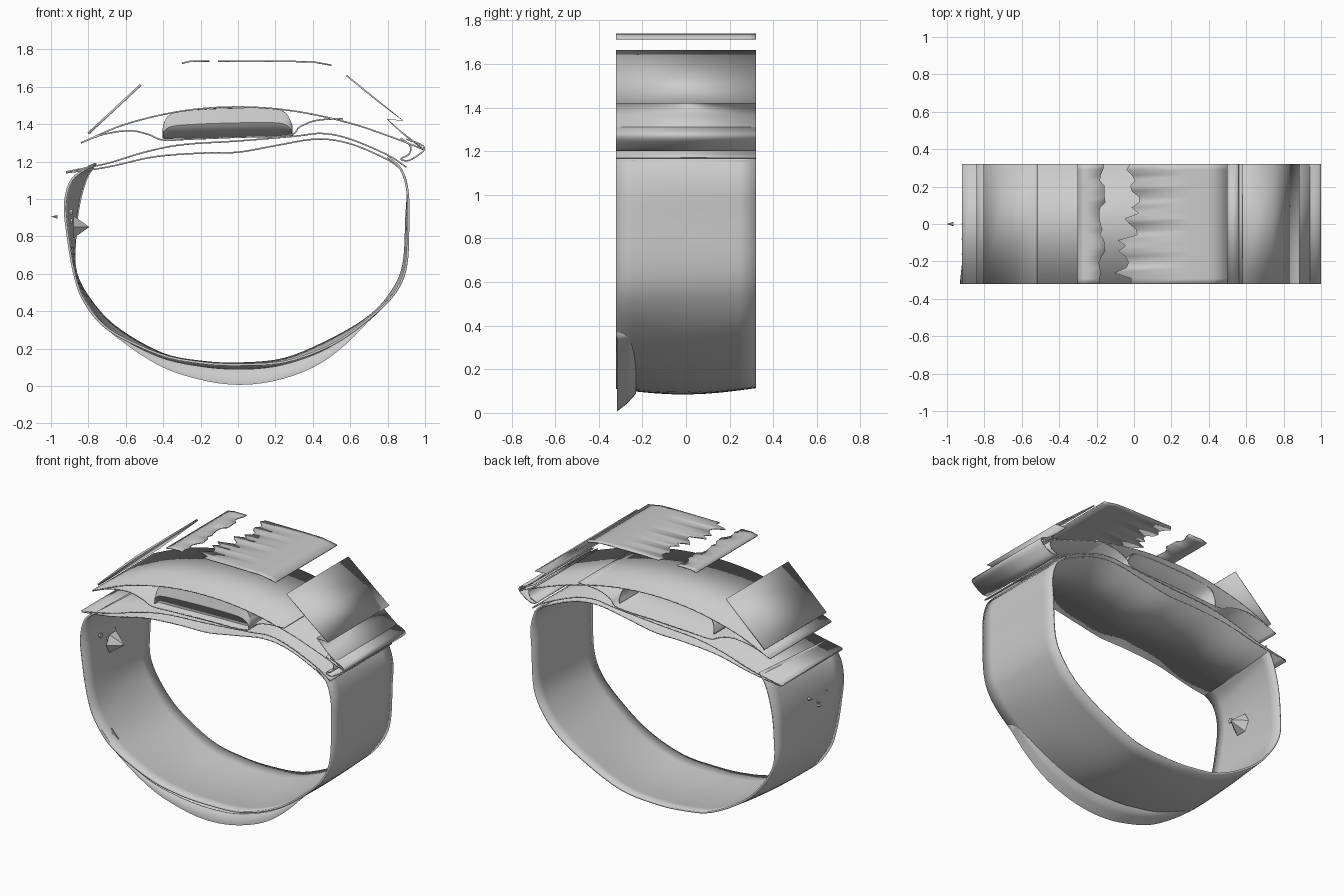
import bpy, bmesh, math, random
from mathutils import Vector

if "Cube" in bpy.data.objects:
    bpy.data.objects.remove(bpy.data.objects["Cube"])

random.seed(4)
W = 0.32


def smooth_path(pts, n=5):
    # Catmull-Rom interpolation of a short control path
    P = [Vector(p) for p in pts]
    P = [2 * P[0] - P[1]] + P + [2 * P[-1] - P[-2]]
    out = []
    for i in range(1, len(P) - 2):
        a, b, c, d = P[i - 1:i + 3]
        for k in range(n):
            t = k / n
            out.append(0.5 * (2 * b + (c - a) * t + (2 * a - 5 * b + 4 * c - d) * t * t
                              + (3 * b - a - 3 * c + d) * t ** 3))
    return out + [P[-2]]


def sheet(name, sections, thick=0.008):
    # Loft a ribbon through (y, [(x, z), ...]) sections
    bm = bmesh.new()
    rows = [[bm.verts.new((p[0], y, p[1])) for p in pts] for y, pts in sections]
    for r, s in zip(rows, rows[1:]):
        for i in range(len(r) - 1):
            bm.faces.new((r[i], r[i + 1], s[i + 1], s[i]))
    return finish(name, bm, thick)


def finish(name, bm, thick=0):
    bmesh.ops.recalc_face_normals(bm, faces=bm.faces)
    me = bpy.data.meshes.new(name)
    bm.to_mesh(me)
    bm.free()
    ob = bpy.data.objects.new(name, me)
    bpy.context.collection.objects.link(ob)
    if thick:
        m = ob.modifiers.new("Thickness", 'SOLIDIFY')
        m.thickness = thick
        m.offset = 0
    bpy.ops.object.select_all(action='DESELECT')
    bpy.context.view_layer.objects.active = ob
    ob.select_set(True)
    bpy.ops.object.shade_smooth_by_angle(angle=math.radians(35))
    return ob


def ribbon(name, pts, n=5, thick=0.008):
    path = smooth_path(pts, n) if n > 1 else pts
    return sheet(name, [(-W, path), (W, path)], thick)


# Wrist strap: front rim is wider than the back rim on the left side
front = smooth_path([(-.80, 1.17), (-.89, 1.10), (-.925, .97), (-.91, .8), (-.875, .6),
                     (-.82, .45), (-.69, .30), (-.42, .17), (-.2, .125), (0, .115), (.25, .13),
                     (.5, .22), (.7, .36), (.84, .5), (.90, .65), (.91, .9), (.905, 1.05),
                     (.87, 1.16), (.80, 1.225)])
back = smooth_path([(-.76, 1.19), (-.81, 1.11), (-.85, .97), (-.87, .8), (-.865, .6),
                    (-.76, .42), (-.62, .29), (-.40, .17), (-.2, .13), (0, .12), (.25, .145),
                    (.5, .25), (.7, .37), (.82, .5), (.885, .65), (.90, .9), (.905, 1.05),
                    (.87, 1.16), (.80, 1.225)])
secs = []
for k in range(9):
    t = k / 8
    row = []
    for a, b in zip(front, back):
        p = a.lerp(b, t)
        if p.y < .5:
            p.y -= .035 * math.sin(math.pi * t) * (1 - p.y / .5)
        row.append(p)
    secs.append((-W + 2 * W * t, row))
sheet("wrist_strap", secs, .012)

# Flared lip under the front rim
lip_low = smooth_path([(-.80, .41), (-.66, .27), (-.42, .11), (-.2, .035), (0, .008), (.2, .03),
                       (.4, .10), (.56, .21), (.72, .37)])
lip_top = smooth_path([(-.80, .42), (-.66, .28), (-.42, .155), (-.2, .105), (0, .09), (.2, .105),
                       (.4, .165), (.56, .25), (.72, .375)])
mid = [a.lerp(b, .45) for a, b in zip(lip_low, lip_top)]
sheet("strap_front_lip", [(-.315, lip_top), (-.316, lip_low), (-.27, mid), (-.23, lip_top)], .004)

# Layered top of the strap
ribbon("strap_top_upper", [(-.92, 1.145), (-.7, 1.19), (-.5, 1.25), (-.3, 1.29), (0, 1.31),
                           (.3, 1.335), (.45, 1.35), (.6, 1.32), (.8, 1.235), (.9, 1.17)])
ribbon("strap_top_lower", [(-.92, 1.14), (-.7, 1.17), (-.45, 1.225), (-.2, 1.245), (0, 1.25),
                           (.2, 1.285), (.42, 1.32), (.6, 1.295), (.8, 1.21), (.88, 1.15)])

# Tray with a shallow recess for the module
ribbon("tray", [(-.84, 1.30), (-.72, 1.345), (-.58, 1.365), (-.48, 1.345), (-.40, 1.315),
                (-.25, 1.32), (0, 1.33), (.27, 1.34), (.33, 1.385), (.42, 1.42), (.56, 1.43)])

# Arched cover and the curl at its right end
ribbon("arched_cover", [(-.84, 1.30), (-.6, 1.40), (-.3, 1.47), (0, 1.492), (.3, 1.47),
                        (.6, 1.405), (.85, 1.32), (.99, 1.265)])
ribbon("cover_curl", [(.87, 1.325), (.92, 1.285), (.915, 1.24), (.87, 1.215), (.91, 1.205),
                      (.965, 1.235), (.995, 1.265), (.98, 1.29), (.90, 1.32)])

# Electronic module: rounded front wall and open tube
top = smooth_path([(-.40, 1.33), (-.395, 1.40), (-.35, 1.455), (-.2, 1.475), (0, 1.483),
                   (.18, 1.48), (.25, 1.46), (.285, 1.40), (.29, 1.345)])
base = [Vector((p.x, 1.322 + (p.x + .4) * .025)) for p in top]
sheet("module_body", [(-.26, base), (-.30, [a.lerp(b, .5) for a, b in zip(base, top)]),
                      (-.28, top), (W - .04, top)], .006)

# Sloping outer shell panels
ribbon("left_shell_panel", [(-.80, 1.35), (-.66, 1.48), (-.52, 1.61)], 1, .012)
ribbon("right_shell_panel", [(.58, 1.66), (.74, 1.53), (.88, 1.42), (.80, 1.425),
                             (.87, 1.36), (.985, 1.27)], 1)

# Flat top panel with a ragged break
N = 22
ys = [-W + 2 * W * i / N for i in range(N + 1)]
sheet("top_panel_strip", [(y, [(-.30, 1.725), (-.26, 1.735),
                               (-.17 + random.uniform(-.02, .02), 1.735)]) for y in ys])
sheet("top_panel_main", [(y, [(-.03 + .1 * y + random.uniform(-.06, .06), 1.735), (.30, 1.735),
                              (.40, 1.733), (.50, 1.715)]) for y in ys])

# Strap stud, adjustment bumps and loose clasp tip
def cone(name, loc, r, tip):
    bm = bmesh.new()
    base = [bm.verts.new((loc[0], loc[1] + r * math.cos(a), loc[2] + r * math.sin(a)))
            for a in [i * math.tau / 6 for i in range(6)]]
    t = bm.verts.new((loc[0] + tip, loc[1], loc[2]))
    bm.faces.new(base)
    for i in range(6):
        bm.faces.new((base[i], base[(i + 1) % 6], t))
    finish(name, bm)


cone("strap_stud", (-.88, -.05, .85), .07, .085)
for i, y in enumerate((-.16, -.08, .0)):
    cone("adjust_bump_%d" % i, (-.885, y, .93 - .05 * (i % 2)), .018, -.04)
cone("clasp_tip", (-.965, 0, .905), .012, -.035)
